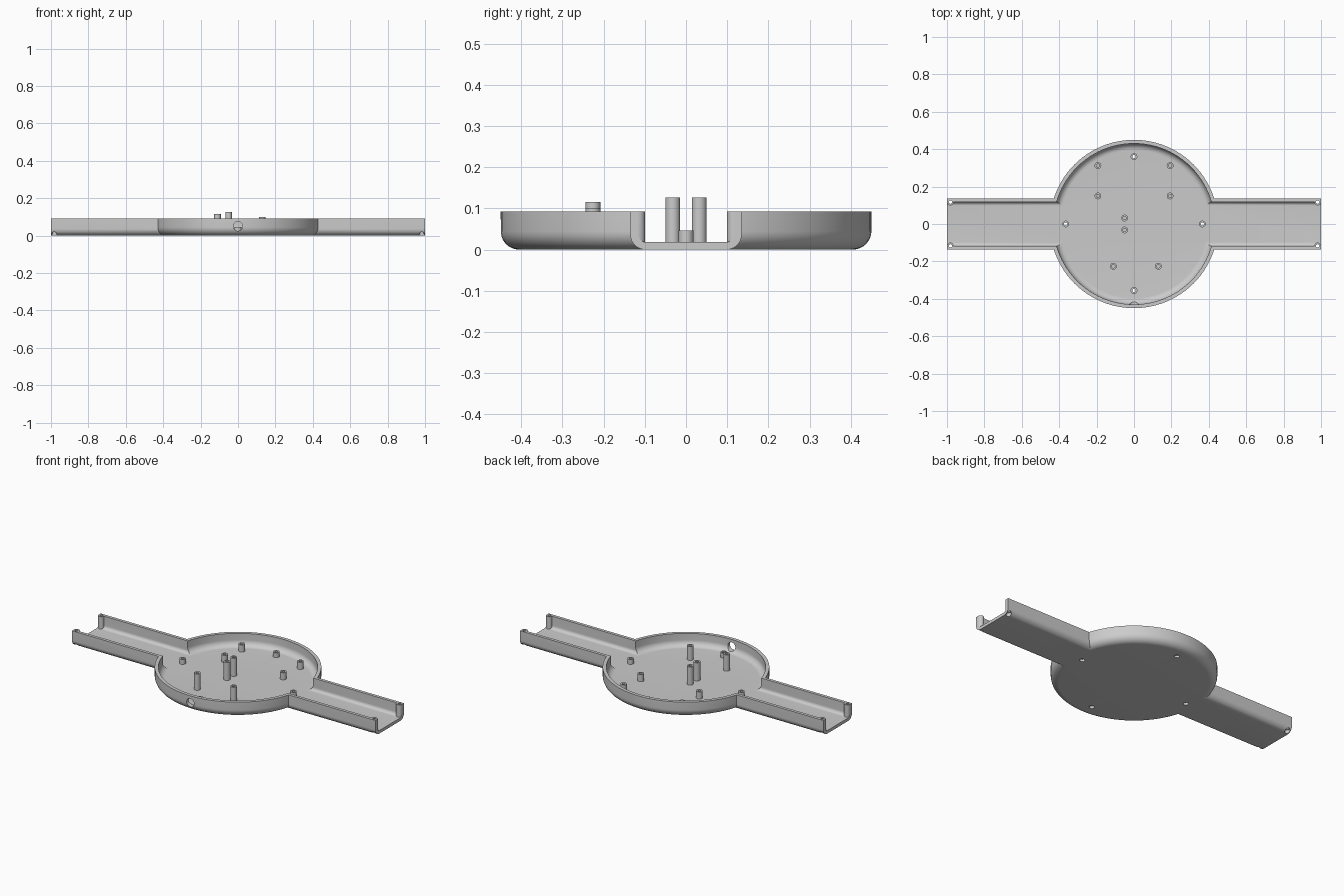
import bpy, bmesh, math
from mathutils import Matrix

cube = bpy.data.objects.get("Cube")
if cube:
    bpy.data.objects.remove(cube, do_unlink=True)

grey = bpy.data.materials.new("matte grey")
grey.use_nodes = True
grey.diffuse_color = (0.6, 0.6, 0.6, 1)
grey.node_tree.nodes["Principled BSDF"].inputs["Base Color"].default_value = grey.diffuse_color

RIM, FLOOR = 0.092, 0.018


def finish(bm, name):
    bmesh.ops.remove_doubles(bm, verts=bm.verts, dist=1e-5)
    bmesh.ops.recalc_face_normals(bm, faces=bm.faces)
    mesh = bpy.data.meshes.new(name)
    bm.to_mesh(mesh)
    bm.free()
    ob = bpy.data.objects.new(name, mesh)
    bpy.context.collection.objects.link(ob)
    mesh.materials.append(grey)
    return ob


def half_section(width, bottom, top, fillet, steps=10):
    """Floor edge, rounded corner and wall, from the centre line outward."""
    pts = []
    for i in range(steps + 1):
        a = math.pi / 2 * i / steps
        pts.append((width - fillet + fillet * math.sin(a), bottom + fillet - fillet * math.cos(a)))
    return pts + [(width, top)]


def round_dish(name, *section):
    bm = bmesh.new()
    pts = half_section(*section)
    pts = [(0, pts[0][1])] + pts + [(0, pts[-1][1])]
    verts = [bm.verts.new((r, 0, z)) for r, z in pts]
    edges = [bm.edges.new(pair) for pair in zip(verts, verts[1:])]
    bmesh.ops.spin(bm, geom=verts + edges, cent=(0, 0, 0), axis=(0, 0, 1),
                   angle=math.tau, steps=96)
    return finish(bm, name)


def arm_bar(name, length, *section):
    bm = bmesh.new()
    pts = half_section(*section)
    pts += [(-y, z) for y, z in reversed(pts)]
    face = bm.faces.new([bm.verts.new((-length, y, z)) for y, z in pts])
    new = bmesh.ops.extrude_face_region(bm, geom=[face])["geom"]
    bmesh.ops.translate(bm, vec=(2 * length, 0, 0),
                        verts=[v for v in new if isinstance(v, bmesh.types.BMVert)])
    return finish(bm, name)


def rod(name, x, y, radius, low, high):
    bm = bmesh.new()
    bmesh.ops.create_cone(bm, cap_ends=True, segments=24, radius1=radius, radius2=radius,
                          depth=high - low, matrix=Matrix.Translation((x, y, (low + high) / 2)))
    return finish(bm, name)


def combine(target, other, operation):
    mod = target.modifiers.new("combine", "BOOLEAN")
    mod.operation, mod.solver, mod.object = operation, "EXACT", other
    bpy.context.view_layer.objects.active = target
    bpy.ops.object.modifier_apply(modifier=mod.name)
    bpy.data.objects.remove(other, do_unlink=True)


def smooth(ob):
    bpy.ops.object.select_all(action="DESELECT")
    ob.select_set(True)
    bpy.context.view_layer.objects.active = ob
    bpy.ops.object.shade_smooth_by_angle(angle=math.radians(30))


def post(name, x, y, top, radius=0.018, bore=0.009):
    ob = rod(name, x, y, radius, FLOOR - 0.004, top)
    combine(ob, rod("bore", x, y, bore, -0.1, 0.3), "DIFFERENCE")
    smooth(ob)


# Outer shell and the hollow inside it
shell = round_dish("tray_shell", 0.45, 0, RIM, 0.045)
combine(shell, arm_bar("arm_outer", 1.0, 0.135, 0, RIM, 0.036), "UNION")
hollow = round_dish("hollow", 0.43, FLOOR, 0.2, 0.035)
combine(hollow, arm_bar("arm_inner", 1.1, 0.117, FLOOR, 0.2, 0.02), "UNION")

# Corner screw posts are left standing in the hollow
corners = [(sx * 0.982, sy * 0.117) for sx in (-1, 1) for sy in (-1, 1)]
for x, y in corners:
    combine(hollow, rod("corner_post", x, y, 0.0178, -0.1, 0.3), "DIFFERENCE")
combine(shell, hollow, "DIFFERENCE")

# Screw holes, wider underneath
screws = [(0, 0.36), (0, -0.355), (0.365, 0), (-0.365, 0)]
for x, y in corners:
    combine(shell, rod("screw_hole", x, y, 0.009, -0.1, 0.3), "DIFFERENCE")
for x, y in corners + screws:
    combine(shell, rod("screw_recess", x, y, 0.0145, -0.1, FLOOR + 0.003), "DIFFERENCE")

# Cable hole through the front wall
cable = rod("cable_hole", 0, 0, 0.025, 0.36, 0.5)
cable.data.transform(Matrix.Translation((0, 0, 0.05)) @ Matrix.Rotation(math.pi / 2, 4, "X"))
combine(shell, cable, "DIFFERENCE")
smooth(shell)

# Short screw posts around the dish
for i, (x, y) in enumerate(screws):
    post(f"screw_post_{i + 1}", x, y, 0.046)

# Board mounting posts
for side, sx in (("left", 1), ("right", -1)):
    post(f"back_post_{side}", sx * 0.193, 0.312, 0.06)
    post(f"middle_post_{side}", sx * 0.193, 0.15, 0.06)
post("tall_post_back", -0.05, 0.032, 0.126)
post("tall_post_front", -0.05, -0.032, 0.126)
post("front_post_right", -0.11, -0.226, 0.115)
post("front_post_left", 0.13, -0.226, 0.1)
